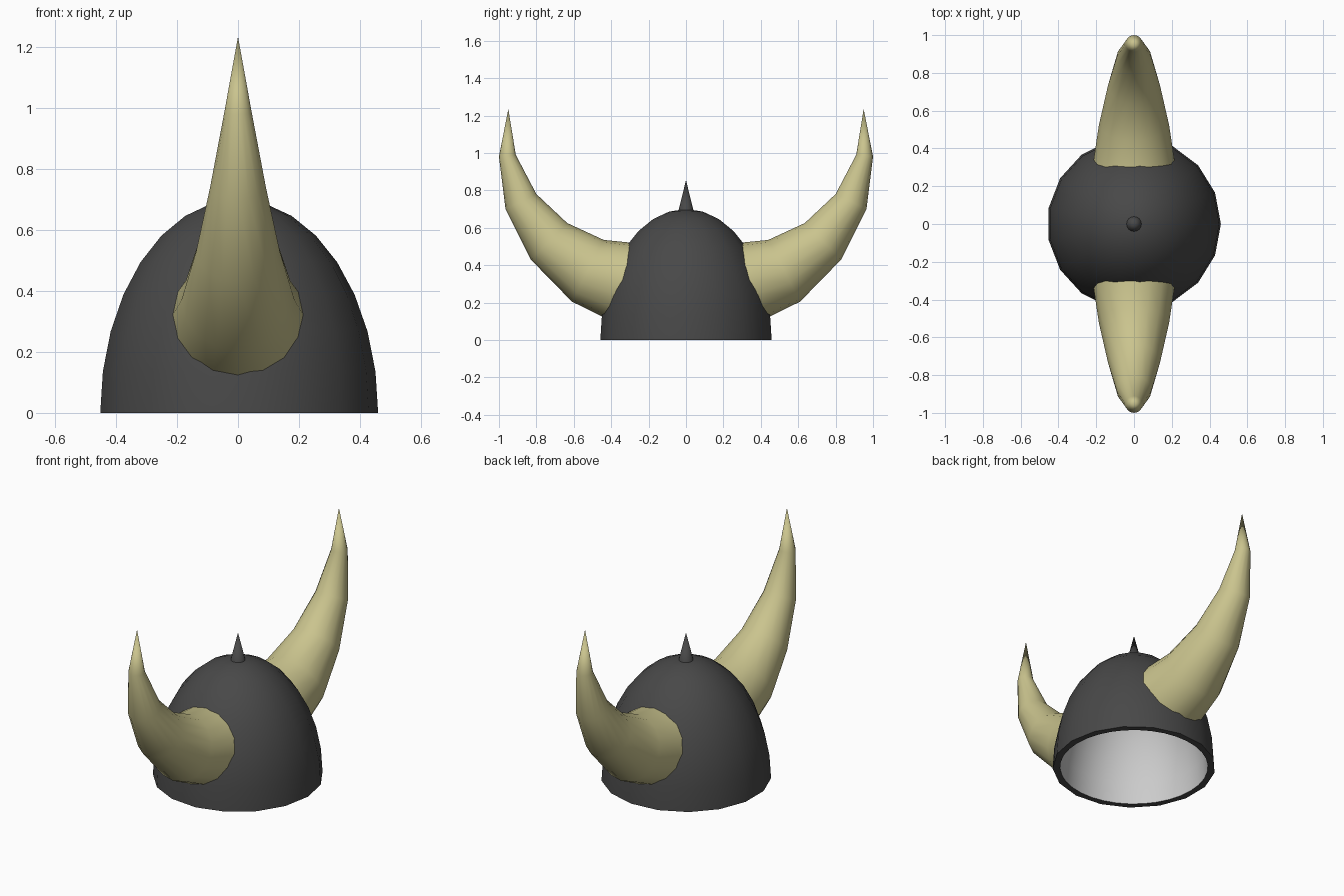
import bpy
from math import sin, cos, pi, sqrt, radians
from mathutils import Vector

if "Cube" in bpy.data.objects:
    bpy.data.objects.remove(bpy.data.objects["Cube"])


def material(name, color):
    m = bpy.data.materials.new(name)
    m.diffuse_color = (*color, 1)
    m.use_nodes = True
    m.node_tree.nodes["Principled BSDF"].inputs["Base Color"].default_value = m.diffuse_color
    return m


def make_object(name, verts, faces, mat=None, angle=40):
    me = bpy.data.meshes.new(name)
    me.from_pydata([tuple(v) for v in verts], [], faces)
    me.update()
    ob = bpy.data.objects.new(name, me)
    bpy.context.collection.objects.link(ob)
    if mat:
        me.materials.append(mat)
    bpy.ops.object.select_all(action='DESELECT')
    ob.select_set(True)
    bpy.context.view_layer.objects.active = ob
    bpy.ops.object.shade_smooth_by_angle(angle=radians(angle))
    return ob


def loft(rings, tip, flip=False):
    """Skin a stack of equal rings and close it to a tip point."""
    n = len(rings[0])
    verts = [v for r in rings for v in r] + [tip]
    faces = []
    for k in range(len(rings)):
        for i in range(n):
            a, b = k * n + i, k * n + (i + 1) % n
            if k < len(rings) - 1:
                faces.append((a, b, b + n, a + n))
            else:
                faces.append((a, b, len(verts) - 1))
    if flip:
        faces = [f[::-1] for f in faces]
    return verts, faces


def circle(r, z, n):
    return [Vector((r * cos(2 * pi * i / n), r * sin(2 * pi * i / n), z)) for i in range(n)]


def dome(r, h, n, steps=8, flip=False):
    angles = [k * pi / 2 / steps for k in range(steps)]
    return loft([circle(r * cos(a), h * sin(a), n) for a in angles], Vector((0, 0, h)), flip)


R, H, SIDES = 0.46, 0.70, 17
dark = material("dark_metal", (0.065, 0.065, 0.065))
bone = material("horn_bone", (0.59, 0.55, 0.27))

# Outer shell with the flat rim underneath (inner edge has twice the sides)
verts, faces = dome(R, H, SIDES)
start, n2 = len(verts), SIDES * 2
verts += circle(0.418, 0, n2)
for i in range(SIDES):
    o, o2 = i, (i + 1) % SIDES
    p, q, s = start + 2 * i, start + 2 * i + 1, start + (2 * i + 2) % n2
    faces += [(o, p, q), (o, q, o2), (o2, q, s)]
make_object("helmet_shell", verts, faces, dark)

# Inner lining
make_object("helmet_lining", *dome(0.418, 0.655, n2, flip=True))

# Spike on the crown
make_object("top_spike", *loft([circle(0.044, 0.675, 16)], Vector((0, 0, 0.855))), dark)

# Horn: base ring follows the dome, later rings are given by (top, bottom) in y-z
N = 16
base = []
for i in range(N):
    t = 2 * pi * i / N
    x, z = 0.215 * cos(t), 0.32 + 0.2 * sin(t)
    y = sqrt(R * R * (1 - (z / H) ** 2) - x * x) - 0.016
    base.append(Vector((x, y, z)))
rings = [base]
for top, bottom in [((0.44, 0.535), (0.61, 0.205)), ((0.635, 0.625), (0.83, 0.43)),
                    ((0.80, 0.78), (0.965, 0.70)), ((0.91, 0.99), (1.0, 0.98))]:
    a, b = Vector((0, *top)), Vector((0, *bottom))
    mid, up = (a + b) / 2, (a - b) / 2
    rings.append([mid + Vector((up.length * cos(2 * pi * i / N), 0, 0))
                  + up * sin(2 * pi * i / N) for i in range(N)])
horns = make_object("horns", *loft(rings, Vector((0, 0.95, 1.235)), flip=True), bone)
mirror = horns.modifiers.new("other_side", 'MIRROR')
mirror.use_axis = (False, True, False)
mirror.use_mirror_merge = False
